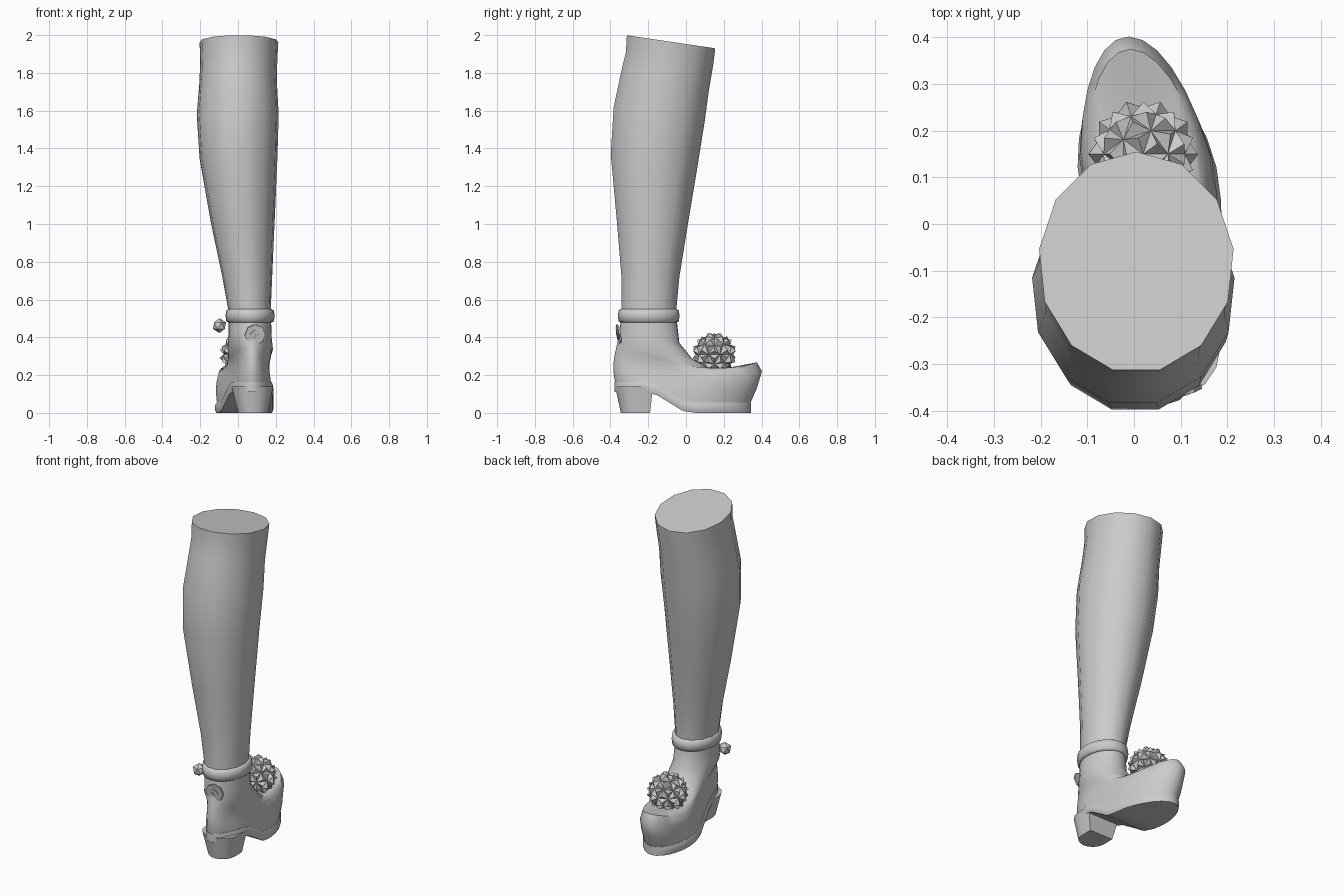
import bpy, bmesh
from math import sin, cos, pi, radians, hypot
from mathutils import Vector, Matrix

cube = bpy.data.objects.get("Cube")
if cube:
    bpy.data.objects.remove(cube)

grey = bpy.data.materials.new("plain grey")
grey.use_nodes = True
grey.diffuse_color = (0.6, 0.6, 0.6, 1)
grey.node_tree.nodes["Principled BSDF"].inputs["Base Color"].default_value = (0.6, 0.6, 0.6, 1)


def finish(name, bm, angle=40):
    bmesh.ops.recalc_face_normals(bm, faces=bm.faces)
    mesh = bpy.data.meshes.new(name)
    bm.to_mesh(mesh)
    bm.free()
    mesh.materials.append(grey)
    obj = bpy.data.objects.new(name, mesh)
    bpy.context.collection.objects.link(obj)
    bpy.ops.object.select_all(action='DESELECT')
    obj.select_set(True)
    bpy.context.view_layer.objects.active = obj
    if angle:
        bpy.ops.object.shade_smooth_by_angle(angle=radians(angle))
    return obj


def loft(name, rings, angle=40):
    """Skin a stack of equal rings and cap both ends."""
    bm = bmesh.new()
    loops = [[bm.verts.new(p) for p in ring] for ring in rings]
    n = len(loops[0])
    for a, b in zip(loops, loops[1:]):
        for i in range(n):
            j = (i + 1) % n
            bm.faces.new((a[i], a[j], b[j], b[i]))
    bm.faces.new(loops[0])
    bm.faces.new(loops[-1])
    return finish(name, bm, angle)


def oval(left, right, back, front, z_back, z_front, n):
    """Oval ring leaning from z_back to z_front, one corner at the front."""
    ring = []
    for i in range(n):
        a = 2 * pi * i / n
        t = (1 + cos(a)) / 2
        ring.append(Vector(((left + right) / 2 + (right - left) / 2 * sin(a),
                            back + (front - back) * t,
                            z_back + (z_front - z_back) * t)))
    return ring


# Leg: leaning ovals from ankle to knee
leg_rings = [
    (-0.05, 0.175, -0.345, -0.05, 0.50, 0.50),
    (-0.055, 0.175, -0.345, -0.05, 0.56, 0.56),
    (-0.085, 0.182, -0.347, -0.035, 0.73, 0.72),
    (-0.145, 0.195, -0.372, 0.01, 1.02, 1.0),
    (-0.205, 0.21, -0.405, 0.065, 1.37, 1.33),
    (-0.22, 0.217, -0.39, 0.10, 1.62, 1.55),
    (-0.205, 0.207, -0.345, 0.12, 1.83, 1.70),
    (-0.202, 0.21, -0.325, 0.145, 1.91, 1.85),
    (-0.205, 0.215, -0.32, 0.155, 2.0, 1.93),
]
loft("leg", [oval(*r, 13) for r in leg_rings])

# Ankle cuff: rounded band
cuff = [(0.0, 0.478), (0.012, 0.485), (0.016, 0.515), (0.012, 0.542), (0.0, 0.55)]
loft("ankle_cuff", [oval(-0.05 - g, 0.178 + g, -0.345 - g, -0.05 + g, z, z, 24)
                    for g, z in cuff], 60)


def sole_height(y):
    """Height of the line where sole and upper meet."""
    return 0.05 + 0.11 * min(1, max(0, -y / 0.18))


def foot_outline(back, front, scale, z_at, n=32):
    """Foot-shaped plan, narrow at the waist and turned a little at the toe."""
    ring = []
    for i in range(n):
        a = 2 * pi * i / n
        y = (back + front) / 2 + (front - back) / 2 * cos(a)
        half = 0.13 + 0.035 * min(1, max(0, (y + 0.1) / 0.25))
        x = min(0.075, 0.045 - 0.14 * y) + half * scale * sin(a)
        ring.append(Vector((x, y, z_at(y))))
    return ring


def curve(back, front, z_back, z_mid, z_front):
    """Height curve through three points along the foot."""
    def z_at(y):
        t = (y - back) / (front - back)
        return (z_back * (1 - t) * (1 - 2 * t) + 4 * z_mid * t * (1 - t)
                + z_front * t * (2 * t - 1))
    return z_at


# Boot upper: from the sole line, round the raised toe, up to the ankle
upper = [foot_outline(-0.375, 0.34, 0.94, sole_height)]
for back, front, scale, zb, zm, zf in [
        (-0.382, 0.375, 0.94, 0.20, 0.115, 0.13),
        (-0.385, 0.402, 0.90, 0.24, 0.155, 0.22),
        (-0.382, 0.375, 0.84, 0.28, 0.205, 0.268),
        (-0.375, 0.26, 0.80, 0.32, 0.24, 0.245),
        (-0.368, 0.14, 0.82, 0.35, 0.275, 0.23)]:
    upper.append(foot_outline(back, front, scale, curve(back, front, zb, zm, zf)))
for ring in [(-0.055, 0.185, -0.36, 0.035, 0.39, 0.285),
             (-0.05, 0.178, -0.352, -0.035, 0.43, 0.37),
             (-0.05, 0.175, -0.345, -0.05, 0.50, 0.50)]:
    upper.append(oval(*ring, 32))
loft("boot_upper", upper, 50)

# Sole: slab following the arch
sole = [foot_outline(-0.378, 0.345, s, lambda y, d=d: max(0, sole_height(y) - d))
        for s, d in [(0.96, 0.05), (1.0, 0.035), (1.0, 0.01), (0.95, -0.004)]]
bm = bmesh.new()
loops = [[bm.verts.new(p) for p in ring] for ring in sole]
n = len(loops[0])
for a, b in zip(loops, loops[1:]):
    for i in range(n):
        bm.faces.new((a[i], a[(i + 1) % n], b[(i + 1) % n], b[i]))
for loop in (loops[0], loops[-1]):
    # Strips across the foot keep the arch crisp
    for i in range(n // 2):
        bm.faces.new(list(dict.fromkeys((loop[i], loop[i + 1], loop[-i - 1], loop[-i % n]))))
finish("sole", bm, 35)


# Heel: D-shaped block, rounded at the back and flat at the front
def heel_ring(z, back, front, left, right):
    mid, half = (left + right) / 2, (right - left) / 2
    turn = back + half
    ring = [Vector((right, front, z))]
    for i in range(9):
        a = pi * i / 8
        ring.append(Vector((mid + half * cos(a), turn - half * sin(a), z)))
    return ring + [Vector((left, front, z))]


loft("heel", [heel_ring(0, -0.345, -0.19, 0.0, 0.16),
              heel_ring(0.14, -0.375, -0.175, -0.035, 0.185)])

# Pompom: ball with a short spike on every facet
bm = bmesh.new()
bmesh.ops.create_icosphere(bm, subdivisions=2, radius=0.1)
tips = bmesh.ops.poke(bm, faces=bm.faces[:])["verts"]
for v in tips:
    v.co = v.co.normalized() * 0.119
bmesh.ops.translate(bm, verts=bm.verts, vec=(0.02, 0.15, 0.31))
finish("pompom", bm, 75)

# Bell: small faceted ball on the cuff
bm = bmesh.new()
bmesh.ops.create_icosphere(bm, subdivisions=1, radius=0.039,
                           matrix=Matrix.Translation((-0.098, -0.24, 0.462)))
finish("bell", bm, 0)


# Ankle medallion: thin octagon with a raised diamond frame
def plate(name, sides, radius, y, depth, hole=0):
    centre = Vector((0.09, y, 0.415))
    profile = [(radius, 0), (radius, -depth), (max(hole, 0.001), -depth), (max(hole, 0.001), 0)]
    bm = bmesh.new()
    loops = []
    for r, d in profile:
        loops.append([bm.verts.new(centre + Vector((r * sin(2 * pi * i / sides), d,
                                                     r * cos(2 * pi * i / sides))))
                      for i in range(sides)])
    for k in range(4):
        a, b = loops[k], loops[(k + 1) % 4]
        for i in range(sides):
            j = (i + 1) % sides
            bm.faces.new((a[i], a[j], b[j], b[i]))
    obj = finish(name, bm, 0)
    # Lean the plate with the back of the ankle
    pivot = Matrix.Translation(centre)
    obj.data.transform(pivot @ Matrix.Rotation(radians(9), 4, 'X')
                       @ Matrix.Rotation(radians(8), 4, 'Z') @ pivot.inverted())


plate("medallion", 8, 0.055, -0.352, 0.009)
plate("medallion_diamond", 4, 0.028, -0.36, 0.006, 0.016)
